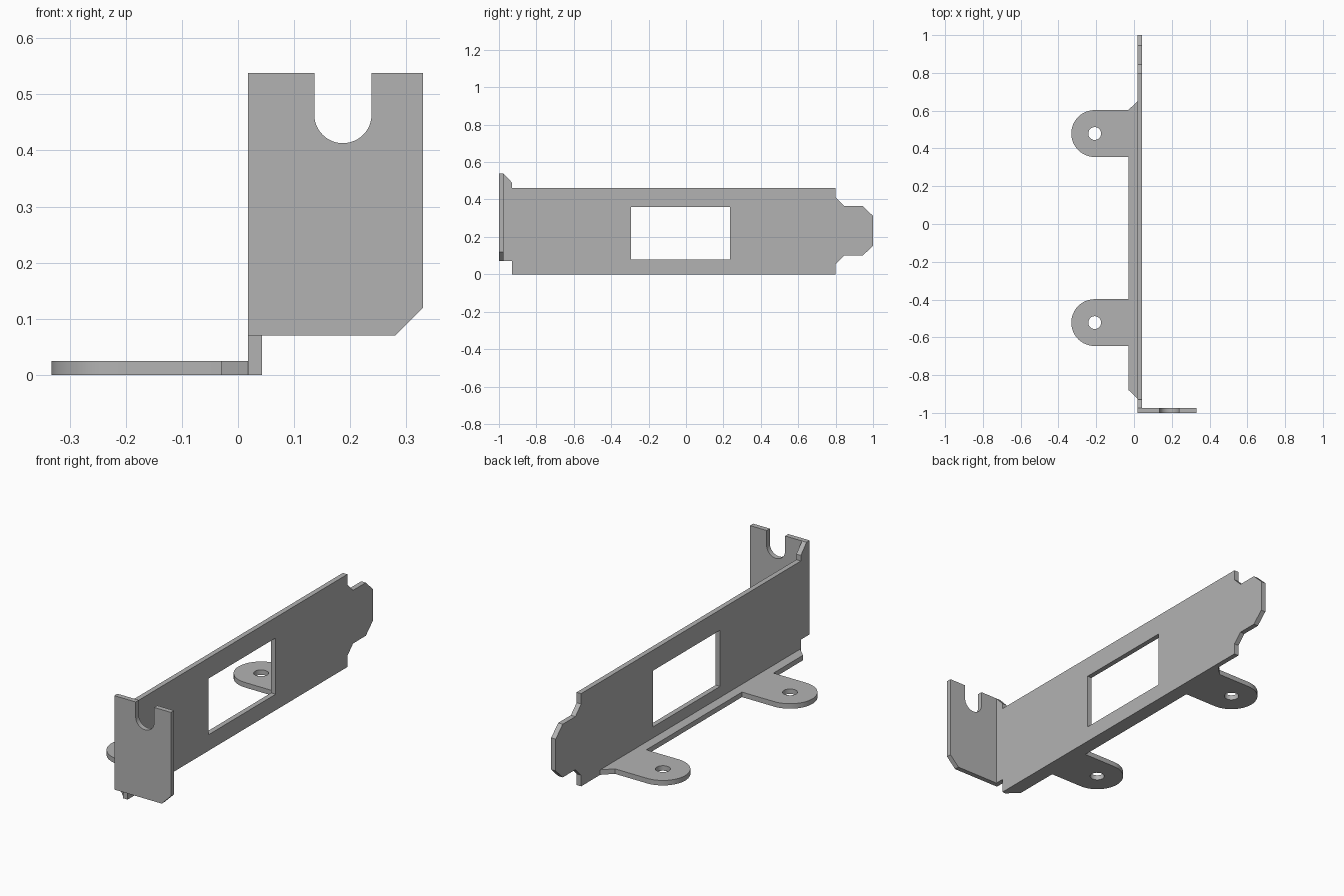
import bpy, bmesh, math
from mathutils import Vector

cube = bpy.data.objects.get("Cube")
if cube:
    bpy.data.objects.remove(cube, do_unlink=True)

steel = bpy.data.materials.new("grey_steel")
steel.use_nodes = True
grey = (0.45, 0.45, 0.45, 1)
steel.diffuse_color = grey
steel.node_tree.nodes["Principled BSDF"].inputs["Base Color"].default_value = grey

T = 0.025            # sheet thickness
X0, X1 = 0.018, 0.043  # the two faces of the main plate


def arc(cx, cy, r, start, end, n=24):
    """Points along an arc, angles in degrees."""
    angles = [math.radians(start + (end - start) * i / n) for i in range(n + 1)]
    return [(cx + r * math.cos(a), cy + r * math.sin(a)) for a in angles]


def sheet(name, loops, to_3d, thickness):
    """Fill an outline (with optional holes) and extrude it into sheet metal."""
    bm = bmesh.new()
    edges = []
    for loop in loops:
        verts = [bm.verts.new(to_3d(a, b)) for a, b in loop]
        edges += [bm.edges.new((v, verts[i - 1])) for i, v in enumerate(verts)]
    bmesh.ops.triangle_fill(bm, use_beauty=True, use_dissolve=False, edges=edges)
    out = bmesh.ops.extrude_face_region(bm, geom=bm.faces[:], use_keep_orig=True)
    moved = [g for g in out["geom"] if isinstance(g, bmesh.types.BMVert)]
    bmesh.ops.translate(bm, verts=moved, vec=Vector(thickness))
    bmesh.ops.recalc_face_normals(bm, faces=bm.faces[:])
    mesh = bpy.data.meshes.new(name)
    bm.to_mesh(mesh)
    bm.free()
    mesh.materials.append(steel)
    obj = bpy.data.objects.new(name, mesh)
    bpy.context.collection.objects.link(obj)
    bpy.ops.object.select_all(action="DESELECT")
    obj.select_set(True)
    bpy.context.view_layer.objects.active = obj
    bpy.ops.object.shade_smooth_by_angle(angle=math.radians(30))
    return obj


# Main plate with stepped ends and a rectangular window (y, z)
plate = [(-0.975, 0.538), (-0.93, 0.49), (-0.93, 0.462), (0.8, 0.462),
         (0.8, 0.41), (0.845, 0.365), (0.945, 0.365), (1, 0.312),
         (1, 0.153), (0.945, 0.1), (0.845, 0.1), (0.8, 0.055),
         (0.8, 0), (-0.93, 0), (-0.93, 0.07), (-0.975, 0.07)]
window = [(-0.295, 0.08), (0.235, 0.08), (0.235, 0.36), (-0.295, 0.36)]
sheet("main_plate", [plate, window], lambda y, z: (X0, y, z), (X1 - X0, 0, 0))

# Front tab with a round-bottomed screw slot and a clipped corner (x, z)
slot = arc(0.187, 0.464, 0.051, 180, 360)
tab = [(X0, 0.07), (X0, 0.538), (0.136, 0.538)] + slot + [
    (0.238, 0.538), (0.33, 0.538), (0.33, 0.12), (0.28, 0.07)]
sheet("front_tab", [tab], lambda x, z: (x, -1, z), (0, T, 0))

# Bottom flange with two rounded, drilled mounting ears (x, y)
flange = [(X0, 0.65), (-0.03, 0.603)]
holes = []
for y in (0.479, -0.522):
    flange += [(-0.03, y + 0.124)] if y < 0 else []
    flange += arc(-0.208, y, 0.124, 90, 270) + [(-0.03, y - 0.124)]
    holes.append(arc(-0.208, y, 0.034, 0, 345, 23))
flange += [(-0.03, -0.878), (X0, -0.925)]
sheet("bottom_flange", [flange] + holes, lambda x, y: (x, y, 0), (0, 0, T))
